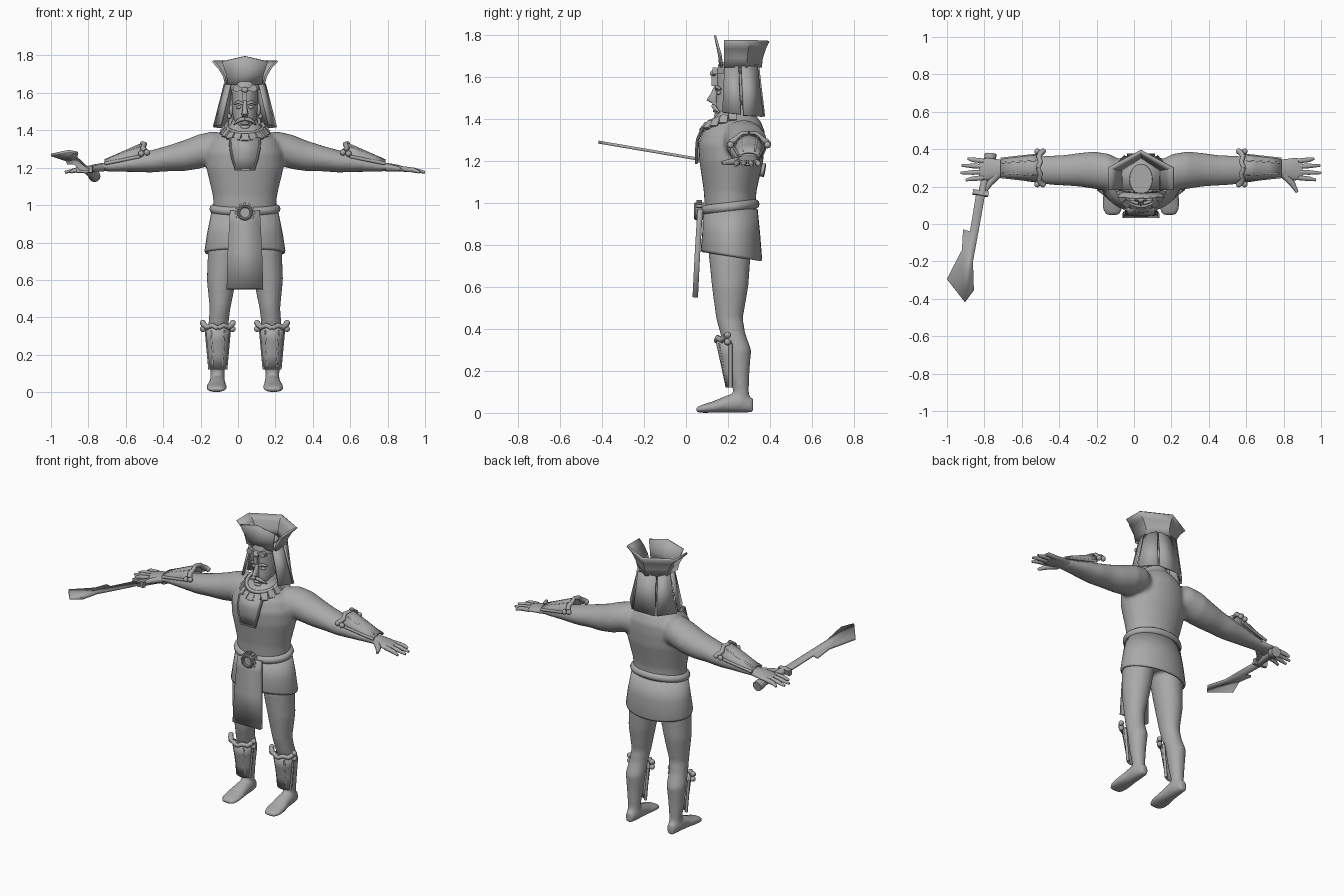
import bpy, bmesh
from math import sin, cos, pi, radians
from mathutils import Vector, Matrix, Euler

cube = bpy.data.objects.get("Cube")
if cube:
    bpy.data.objects.remove(cube)

stone = bpy.data.materials.new("stone grey")
stone.use_nodes = True
GREY = (0.4, 0.4, 0.4, 1)
stone.diffuse_color = GREY
stone.node_tree.nodes["Principled BSDF"].inputs["Base Color"].default_value = GREY
CENTRE = 0.037


def finish(name, bm, mirror=False, thick=0, angle=35):
    bmesh.ops.recalc_face_normals(bm, faces=bm.faces)
    me = bpy.data.meshes.new(name)
    bm.to_mesh(me)
    bm.free()
    me.shade_smooth()
    me.set_sharp_from_angle(angle=radians(angle))
    me.materials.append(stone)
    ob = bpy.data.objects.new(name, me)
    ob.location.x = CENTRE
    bpy.context.collection.objects.link(ob)
    if thick:
        mod = ob.modifiers.new("thickness", 'SOLIDIFY')
        mod.thickness, mod.offset = thick, 0
    if mirror:
        ob.modifiers.new("mirror", 'MIRROR').use_mirror_merge = False
    return ob


def skin(bm, rows, closed=True, caps=True):
    grid = [[bm.verts.new(p) for p in row] for row in rows]
    n = len(grid[0])
    for a, b in zip(grid, grid[1:]):
        for i in range(n if closed else n - 1):
            j = (i + 1) % n
            bm.faces.new((a[i], a[j], b[j], b[i]))
    if closed and caps:
        bm.faces.new(grid[0])
        bm.faces.new(grid[-1])


def ring(c, u, v, n=24):
    c, u, v = Vector(c), Vector(u), Vector(v)
    return [c + u * cos(2 * pi * i / n) + v * sin(2 * pi * i / n) for i in range(n)]


def level(z, w, front, back):
    return ring((0, (front + back) / 2, z), (w, 0, 0), (0, (back - front) / 2, 0), 32)


def tube(bm, pts, radii, loop=False, n=10):
    pts = [Vector(p) for p in pts]
    if not isinstance(radii, (list, tuple)):
        radii = [radii] * len(pts)
    spans = [max(p[k] for p in pts) - min(p[k] for p in pts) for k in range(3)]
    ref = Vector([k == spans.index(min(spans)) for k in range(3)])
    rows, m = [], len(pts)
    for i, p in enumerate(pts):
        a, b = (pts[i - 1], pts[(i + 1) % m]) if loop else (pts[max(i - 1, 0)], pts[min(i + 1, m - 1)])
        t = (b - a).normalized()
        s = t.cross(ref).normalized()
        rows.append(ring(p, s * radii[i], t.cross(s) * radii[i], n))
    if loop:
        rows.append(rows[0])
    skin(bm, rows, caps=not loop)
    if loop:
        bmesh.ops.remove_doubles(bm, verts=bm.verts, dist=1e-5)


def place(c, size, rot=(0, 0, 0)):
    return Matrix.LocRotScale(Vector(c), Euler(rot), Vector(size))


def blob(bm, c, size):
    bmesh.ops.create_uvsphere(bm, u_segments=16, v_segments=10, radius=1, matrix=place(c, size))


def box(bm, c, size, rot=(0, 0, 0)):
    bmesh.ops.create_cube(bm, size=1, matrix=place(c, size, rot))


def sheet(name, rows, thick, mirror=False):
    bm = bmesh.new()
    skin(bm, rows, closed=False)
    return finish(name, bm, mirror, thick)


# Body: torso, arms, legs and feet fused into one skin
bm = bmesh.new()
skin(bm, [level(*r) for r in (
    (.78, .16, .11, .32), (.95, .165, .09, .33), (1.05, .172, .085, .335), (1.12, .188, .075, .35),
    (1.2, .207, .063, .368), (1.28, .208, .06, .375), (1.34, .185, .08, .375),
    (1.39, .13, .115, .355), (1.425, .08, .15, .32), (1.47, .06, .17, .3))])
for s in (1, -1):
    skin(bm, [ring((s * x, y, z), (0, ry, 0), (0, 0, rz)) for x, y, z, ry, rz in (
        (.1, .25, 1.29, .09, .09), (.17, .275, 1.305, .1, .09), (.25, .288, 1.285, .1, .092),
        (.33, .29, 1.263, .09, .082), (.42, .287, 1.248, .081, .068), (.5, .288, 1.234, .077, .06),
        (.6, .29, 1.223, .065, .046), (.68, .293, 1.212, .053, .034), (.75, .295, 1.205, .045, .026))])
    skin(bm, [ring((s * x, y, z), (rx, 0, 0), (0, ry, 0)) for z, x, y, rx, ry in (
        (.86, .09, .21, .085, .1), (.75, .108, .208, .09, .1), (.6, .125, .21, .079, .087),
        (.45, .133, .207, .056, .064), (.38, .14, .222, .054, .06), (.3, .145, .25, .058, .061),
        (.2, .147, .252, .048, .051), (.1, .147, .262, .038, .037), (.04, .147, .265, .036, .04))])
    skin(bm, [ring((s * x, y, z), (rx, 0, 0), (0, 0, z)) for y, x, z, rx in (
        (.32, .147, .034, .025), (.26, .147, .05, .042), (.2, .148, .043, .046),
        (.13, .152, .028, .056), (.08, .153, .02, .056), (.045, .15, .013, .036))])
body = finish("body", bm)
mod = body.modifiers.new("fuse", 'REMESH')
mod.mode, mod.voxel_size, mod.use_smooth_shade = 'VOXEL', .011, True
mod = body.modifiers.new("soften", 'SMOOTH')
mod.factor, mod.iterations = .5, 6

# Hands
bm = bmesh.new()
skin(bm, [ring((x, y, z), (0, ry, 0), (0, 0, rz)) for x, y, z, ry, rz in (
    (.72, .295, 1.207, .042, .024), (.77, .295, 1.202, .052, .022),
    (.82, .293, 1.197, .06, .018), (.865, .293, 1.19, .055, .012))])
for y0, y1, reach in ((.248, .235, .935), (.278, .273, .963), (.308, .313, .958), (.337, .35, .925)):
    tube(bm, [(.84, y0, 1.194), (.9, (y0 + y1) / 2, 1.188), (reach, y1, 1.176)], [.014, .013, .007])
tube(bm, [(.765, .265, 1.2), (.81, .215, 1.195), (.835, .17, 1.19)], [.022, .016, .008])
finish("hands", bm, True, angle=60)

# Head and face
bm = bmesh.new()
skin(bm, [level(*r) for r in (
    (1.4, .03, .155, .25), (1.415, .042, .142, .27), (1.44, .055, .138, .29), (1.48, .065, .143, .31),
    (1.53, .069, .147, .32), (1.58, .07, .147, .33), (1.63, .072, .147, .33), (1.67, .06, .16, .32))])
finish("head", bm, angle=60)
bm = bmesh.new()
skin(bm, [ring((0, y, z), (w, 0, 0), (0, d, 0), 10) for z, y, w, d in (
    (1.56, .147, .011, .012), (1.52, .135, .012, .018), (1.488, .124, .018, .028), (1.472, .138, .015, .012))])
finish("nose", bm, angle=50)
bm = bmesh.new()
tube(bm, [(0, .13, 1.462), (.022, .133, 1.458), (.045, .143, 1.445), (.058, .16, 1.43)], [.009, .011, .008, .003])
tube(bm, [(.01, .146, 1.54), (.035, .146, 1.552), (.058, .165, 1.54)], [.007, .009, .005])
blob(bm, (.032, .157, 1.523), (.015, .012, .009))
blob(bm, (.073, .235, 1.51), (.012, .02, .033))
blob(bm, (.082, .25, 1.475), (.012, .016, .016))
finish("moustache_brows_eyes_and_ears", bm, True, angle=60)
bm = bmesh.new()
blob(bm, (0, .14, 1.437), (.024, .012, .008))
blob(bm, (0, .15, 1.416), (.026, .016, .014))
finish("lip_and_chin", bm, angle=60)

# Headdress band, hanging panels and brow ornament
bm = bmesh.new()
skin(bm, [level(1.615, .082, .143, .34), level(1.66, .1, .155, .352)])
finish("headdress_band", bm)
sheet("front_side_panels", [((.078, .185, 1.65), (.106, .25, 1.65)),
                            ((.128, .175, 1.43), (.165, .26, 1.42))], .013, True)
sheet("rear_side_panels", [((.107, .265, 1.65), (.07, .338, 1.65)),
                           ((.163, .275, 1.415), (.085, .365, 1.41))], .013, True)
sheet("back_panel", [((-.062, .342, 1.65), (.062, .342, 1.65)),
                     ((-.075, .37, 1.41), (.075, .37, 1.41))], .013)
bm = bmesh.new()
box(bm, (0, .14, 1.622), (.13, .022, .016))
box(bm, (0, .133, 1.583), (.024, .024, .055))
blob(bm, (0, .13, 1.615), (.018, .016, .016))
for s in (1, -1):
    tube(bm, [(s * .045, .125, 1.625), (s * .045, .145, 1.625)], .019, n=16)
finish("brow_ornament", bm)

# Flared crown: open cup with a separate front plate
cup = ((-1, -.4), (-1, .35), (0, 1), (1, .35), (1, -.4))
sheet("crown_cup", [[(x * w, .25 + (d * y if y > 0 else .17 * y), z) for x, y in cup] for z, w, d in (
    (1.645, .1, .105), (1.69, .112, .11), (1.735, .138, .125), (1.77, .172, .142))], .012)
bm = bmesh.new()
bm.faces.new([bm.verts.new((x * .1, .25 + (.105 if y > 0 else .17) * y, 1.66)) for x, y in cup])
finish("crown_floor", bm, thick=.01)
sheet("crown_front", [[(-w, y + .008, z), (0, y, z + peak), (w, y + .008, z)] for z, w, y, peak in (
    (1.645, .092, .163, 0), (1.7, .1, .158, 0), (1.768, .122, .138, .028))], .01)

# Collar of separate segments
bm = bmesh.new()
for i in range(-5, 6):
    a = radians(i * 20)
    box(bm, (.115 * sin(a), .2 - .118 * cos(a), 1.402 - .042 * cos(a)), (.038, .016, .045), (-.7, 0, a))
finish("collar_segments", bm)
bm = bmesh.new()
arc = [radians(i * 10) for i in range(-11, 12)]
tube(bm, [(.1 * sin(a), .205 - .095 * cos(a), 1.422 - .038 * cos(a)) for a in arc], .01)
finish("collar_cord", bm, angle=60)

# Chest plate with a raised rim
profile = ((1.36, .082, .08), (1.3, .057, .076), (1.25, .053, .066), (1.19, .052, .05))
sheet("chest_plate", [[(-w, y, z), (w, y, z)] for z, y, w in profile], .014)
bm = bmesh.new()
edge = [(w, y - .003, z) for z, y, w in profile]
tube(bm, edge + [(-x, y, z) for x, y, z in reversed(edge)], .007, n=8)
finish("chest_plate_rim", bm)

# Skirt, belt, tabard and buckle
bm = bmesh.new()
rows = [level(*r) for r in ((.745, .207, .08, .352), (.757, .21, .076, .356),
                            (.85, .196, .083, .347), (.97, .172, .088, .335))]
for row in rows[:2]:
    for p in row:
        p.z -= (p.y - .22) * .16
skin(bm, rows, caps=False)
finish("skirt", bm, thick=.012)
bm = bmesh.new()
belt = level(.98, .166, .092, .326)
for p in belt:
    p.z += (p.y - .21) * .12
tube(bm, belt, .024, True)
finish("belt", bm, angle=60)
sheet("tabard", [[(-w, y, z), (w, y, z)] for z, w, y in (
    (.97, .08, .068), (.9, .084, .063), (.75, .092, .054), (.55, .098, .044))], .026)
bm = bmesh.new()
tube(bm, [(0, .048, .96), (0, .085, .96)], .042, n=24)
tube(bm, [(.034 * cos(a), .046, .96 + .034 * sin(a)) for a in [i * pi / 12 for i in range(24)]], .008, True)
for i in range(12):
    a = i * pi / 6
    box(bm, (.045 * cos(a), .064, .96 + .045 * sin(a)), (.016, .026, .014), (0, -a, 0))
finish("buckle", bm)


# Curved guards for shins and forearms, with rails and a curled crest
def guard(name, where):
    half = lambda t: .042 + .02 * t
    at = lambda t, a: where(half(t) * sin(a), t, (.022 + .048 * t) * cos(a))
    fan = [radians(i * 22.5) for i in range(-4, 5)]
    sheet(name + "_plate", [[at(t, a) for a in fan] for t in (0, .35, .7, 1)], .01, True)
    bm = bmesh.new()
    for s in (1, -1):
        tube(bm, [where(s * half(t), t, .004) for t in (0, .5, .95)], .009)
        tube(bm, [at(t, s * .6) for t in (.05, .5, .95)], .006)
        tube(bm, [where(s * u, t, w) for u, t, w in (
            (.0, 1, .072), (.03, 1.07, .066), (.055, 1.02, .045), (.078, 1.1, .025))], [.012, .013, .014, .016])
        for u, t in ((.08, 1.13), (.08, .98)):
            blob(bm, where(s * u, t, .018), (.016, .016, .016))
    finish(name + "_trim", bm, True, angle=50)


guard("shin_guard", lambda u, t, w: (.145 + u, .216 - w, .122 + .22 * t))
guard("forearm_guard", lambda u, t, w: (.75 - .2 * t, .3 + u * 1.1, 1.218 + .04 * t + w))

# Long knife held in the right hand
lift = lambda y: 1.218 - .17 * y
outline = ((-.845, .155), (-.877, -.04), (-.914, -.03), (-.92, -.14), (-1, -.294),
           (-.904, -.417), (-.856, -.353), (-.861, -.2), (-.824, 0), (-.797, .155))
bm = bmesh.new()
bm.faces.new([bm.verts.new((x - CENTRE, y, lift(y))) for x, y in outline])
finish("knife_blade", bm, thick=.014)
bm = bmesh.new()
tube(bm, [(x - CENTRE, y, lift(y)) for x, y in (
    (-.767, .375), (-.77, .34), (-.778, .32), (-.8, .22), (-.815, .15))], [.032, .032, .022, .021, .021], n=12)
box(bm, (-.82 - CENTRE, .165, lift(.165)), (.085, .025, .035), (-.17, 0, -.15))
finish("knife_handle", bm)
